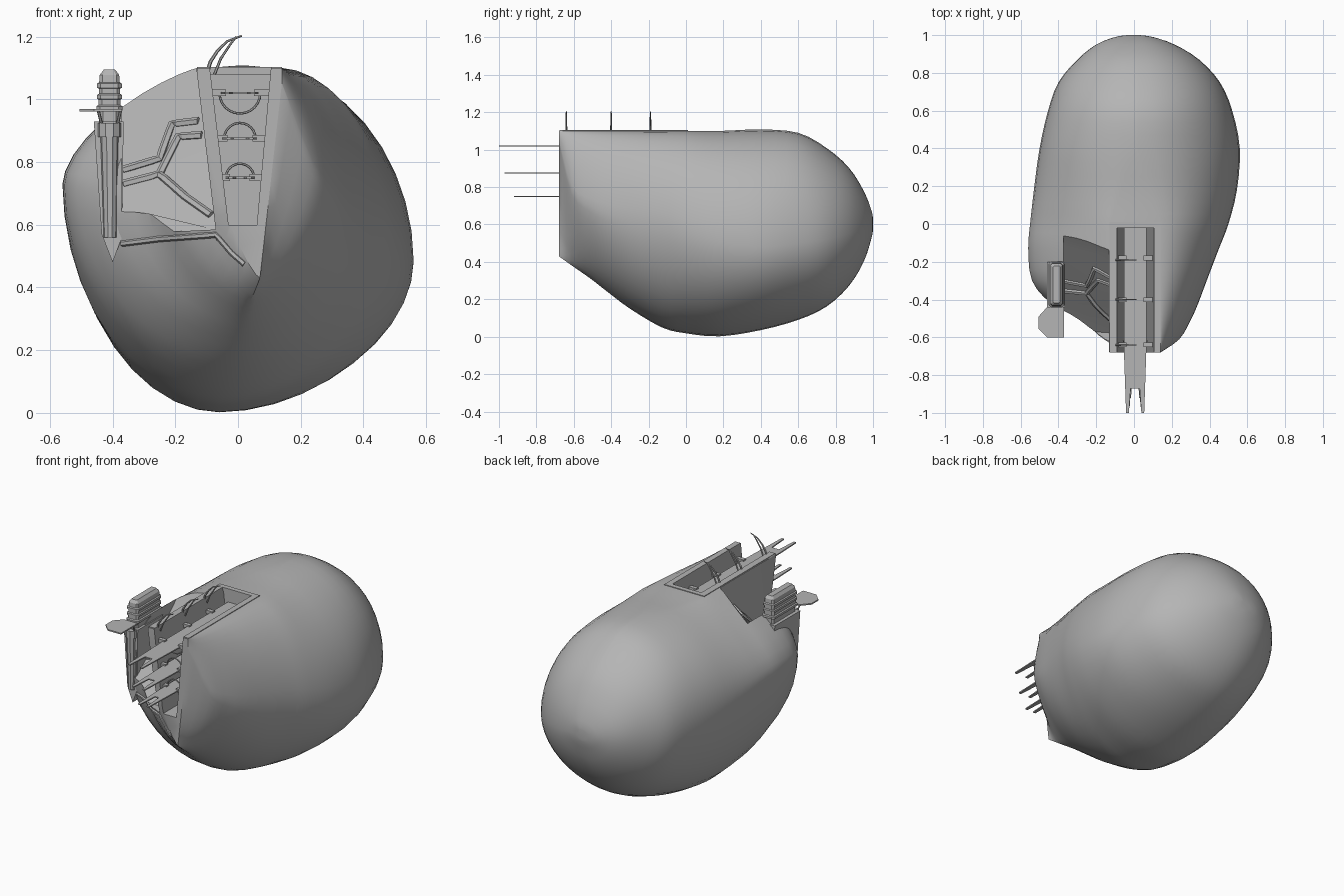
import bpy, bmesh, math
from mathutils import Vector
from mathutils.bvhtree import BVHTree

if "Cube" in bpy.data.objects:
    bpy.data.objects.remove(bpy.data.objects["Cube"])

grey = bpy.data.materials.new("stone_grey")
grey.diffuse_color = (0.46, 0.46, 0.46, 1)
grey.use_nodes = True
grey.node_tree.nodes["Principled BSDF"].inputs["Base Color"].default_value = grey.diffuse_color


def make(name, bm, smooth=False):
    bmesh.ops.recalc_face_normals(bm, faces=bm.faces)
    me = bpy.data.meshes.new(name)
    bm.to_mesh(me)
    bm.free()
    ob = bpy.data.objects.new(name, me)
    bpy.context.collection.objects.link(ob)
    me.materials.append(grey)
    if smooth:
        smooth_object(ob)
    return ob


def select(ob):
    bpy.ops.object.select_all(action='DESELECT')
    ob.select_set(True)
    bpy.context.view_layer.objects.active = ob


def smooth_object(ob):
    select(ob)
    bpy.ops.object.shade_smooth_by_angle(angle=math.radians(35))


def loft(name, rings, smooth=False):
    bm = bmesh.new()
    vs = [[bm.verts.new(p) for p in r] for r in rings]
    n = len(rings[0])
    for a, b in zip(vs, vs[1:]):
        for i in range(n):
            j = (i + 1) % n
            bm.faces.new((a[i], a[j], b[j], b[i]))
    bm.faces.new(vs[0])
    bm.faces.new(list(reversed(vs[-1])))
    return make(name, bm, smooth)


def prism_y(name, pts, y0, y1):
    return loft(name, [[(x, y, z) for x, z in pts] for y in (y0, y1)])


def plate(name, pts, z, t):
    return loft(name, [[(x, y, h) for x, y in pts] for h in (z - t / 2, z + t / 2)])


def box(name, x0, x1, y0, y1, z0, z1):
    return plate(name, [(x0, y0), (x1, y0), (x1, y1), (x0, y1)], (z0 + z1) / 2, z1 - z0)


def tube(name, pts, r0, r1=None, sides=6):
    r1 = r0 if r1 is None else r1
    pts = [Vector(p) for p in pts]
    rings = []
    for i, p in enumerate(pts):
        d = (pts[min(i + 1, len(pts) - 1)] - pts[max(i - 1, 0)]).normalized()
        u = d.cross(Vector((0, 1, 0.01))).normalized()
        v = d.cross(u)
        r = r0 + (r1 - r0) * i / (len(pts) - 1)
        rings.append([p + r * (u * math.cos(a) + v * math.sin(a))
                      for a in (math.tau * k / sides for k in range(sides))])
    return loft(name, rings)


def cut(target, cutter):
    cutter.hide_render = True
    mod = target.modifiers.new("cut", 'BOOLEAN')
    mod.operation, mod.solver, mod.object = 'DIFFERENCE', 'EXACT', cutter
    select(target)
    bpy.ops.object.modifier_apply(modifier="cut")
    bpy.data.objects.remove(cutter)


# Rock hull sections: y, left x/z, right x/z, top z, bottom x/z
ROWS = [
    (-0.68, -0.13, 1.05, 0.14, 1.05, 1.10, 0.07, 0.43),
    (-0.61, -0.21, 0.76, 0.24, 0.78, 1.10, 0.05, 0.38),
    (-0.51, -0.29, 0.68, 0.30, 0.70, 1.10, 0.02, 0.31),
    (-0.42, -0.44, 0.70, 0.34, 0.66, 1.10, 0.00, 0.24),
    (-0.30, -0.54, 0.72, 0.385, 0.63, 1.10, -0.03, 0.15),
    (-0.13, -0.56, 0.73, 0.45, 0.60, 1.10, -0.05, 0.05),
    (0.00, -0.55, 0.72, 0.50, 0.56, 1.10, -0.06, 0.018),
    (0.18, -0.53, 0.68, 0.545, 0.51, 1.10, -0.06, 0.002),
    (0.40, -0.50, 0.64, 0.56, 0.48, 1.108, -0.05, 0.035),
    (0.60, -0.455, 0.62, 0.52, 0.50, 1.09, -0.03, 0.09),
    (0.75, -0.40, 0.60, 0.455, 0.52, 1.01, 0.00, 0.16),
    (0.87, -0.30, 0.60, 0.345, 0.55, 0.905, 0.00, 0.27),
    (0.95, -0.20, 0.60, 0.215, 0.57, 0.78, 0.00, 0.40),
    (0.99, -0.10, 0.60, 0.10, 0.59, 0.68, 0.00, 0.52),
    (1.00, -0.03, 0.60, 0.03, 0.60, 0.63, 0.00, 0.57),
]


def spline(a, b, c, d, t):
    return 0.5 * (2 * b + (c - a) * t + (2 * a - 5 * b + 4 * c - d) * t * t
                  + (3 * b - a - 3 * c + d) * t ** 3)


def section(row):
    y, xl, zl, xr, zr, zt, xb, zb = row
    k = min(max(y / 0.4, 0), 1)
    tl, tr = -0.13 + 0.14 * k, 0.14 - 0.12 * k
    f = min(max((y + 0.68) / 0.4, 0), 1) ** 0.6
    up_l, up_r = (1.2 + 0.8 * k, 1.7 + 0.3 * k), (1.3 + 0.5 * f + 0.2 * k,) * 2
    low_l, low_r = (1.35 + 0.6 * f,) * 2, (1.0 + 0.9 * f,) * 2
    ring = []

    def quarter(cx, cz, ex, ez, e, swap, skip_end):
        n = 10
        for i in range(n if skip_end else n + 1):
            a = math.pi / 2 * i / n
            c, s = max(math.cos(a), 0), max(math.sin(a), 0)
            if swap:
                c, s = s, c
            ring.append((cx + (ex - cx) * c ** (2 / e[0]), y, cz + (ez - cz) * s ** (2 / e[1])))
    quarter(tr, zr, xr, zt, up_r, False, False)
    quarter(tl, zl, xl, zt, up_l, True, True)
    quarter(xb, zl, xl, zb, low_l, False, True)
    quarter(xb, zr, xr, zb, low_r, True, True)
    return ring


rings = []
for i in range(len(ROWS) - 1):
    q = [ROWS[min(max(j, 0), len(ROWS) - 1)] for j in range(i - 1, i + 3)]
    for s in range(3):
        rings.append(section([spline(*v, s / 3) for v in zip(*q)]))
rings.append(section(ROWS[-1]))
hull = loft("rock_hull", rings)

# Sloped hollow between tower and dock, rising towards the dock
tower_side = [(-1.0, 0.57), (-0.56, 0.57), (-0.42, 0.67), (-0.30, 0.775), (-0.12, 0.92), (0.03, 1.06)]
dock_side = [(-1.0, 0.585), (-0.58, 0.585), (-0.43, 0.76), (-0.29, 0.93), (-0.17, 1.06), (-0.12, 1.12)]
cut(hull, loft("hollow_cutter", [
    [(-0.372, y, z) for y, z in tower_side + [(0.03, 1.3), (-1.0, 1.3)]],
    [(-0.133 + (1.1 - z) * 0.12, y, z) for y, z in dock_side + [(-0.12, 1.3), (-1.0, 1.3)]]]))
bm = bmesh.new()
bm.from_mesh(hull.data)
tree = BVHTree.FromBMesh(bm)
bm.free()

# Dock slot cut through the bow
cut(hull, prism_y("slot_cutter", [(-0.09, 1.3), (0.105, 1.3), (0.105, 1.1), (0.06, 0.6),
                                  (-0.03, 0.6), (-0.09, 1.1)], -0.9, -0.015))
smooth_object(hull)

# Rim around the slot opening
box("slot_rim_left", -0.13, -0.09, -0.675, 0.01, 1.08, 1.104)
box("slot_rim_right", 0.105, 0.14, -0.675, 0.01, 1.08, 1.104)
box("slot_rim_back", -0.09, 0.105, -0.02, 0.01, 1.08, 1.104)

# Forked docking piers with half-round braces and wall clamps
for n, (z, tip, w, arc) in enumerate([(1.02, -1.0, 0.06, -0.065), (0.875, -0.97, 0.055, 0.05),
                                      (0.75, -0.92, 0.046, 0.045)]):
    c, e = 0.006, w * 0.8
    fork = tip + 0.13
    plate(f"pier_{n}", [(c - w, -0.02), (c - w, -0.65), (c - e, tip), (c - e + 0.015, tip),
                        (c - e + 0.024, fork), (c + e - 0.024, fork), (c + e - 0.015, tip),
                        (c + e, tip), (c + w, -0.65), (c + w, -0.02)], z, 0.007)
    tube(f"pier_brace_{n}", [(c + abs(arc) * math.cos(a), -0.62, z + arc * math.sin(a))
                             for a in (math.pi * k / 12 for k in range(13))], 0.004)
    wall = 0.035 + (z - 0.6) * 0.11
    for k, y in enumerate((-0.64, -0.4, -0.18)):
        for s, side in ((-1, "left"), (1, "right")):
            a, b = sorted((c + s * (w - 0.015), c + s * (wall + 0.025)))
            box(f"pier_clamp_{side}_{n}_{k}", a, b, y - 0.012, y + 0.012, z - 0.01, z + 0.012)

# Curved crane arms over the slot
for k, y in enumerate((-0.64, -0.4, -0.19)):
    tube(f"crane_arm_{k}", [(-0.10, y, 1.08), (-0.088, y, 1.12), (-0.065, y, 1.155),
                            (-0.035, y, 1.185), (0.012, y, 1.203)], 0.007, 0.003)
    tube(f"crane_stay_{k}", [(-0.075, y, 1.08), (-0.055, y, 1.13), (-0.025, y, 1.175),
                             (-0.005, y, 1.2)], 0.005, 0.003)


# Raised ribs following the hull between tower and dock
def rib(name, path, r=0.014):
    pts = []
    for (x0, z0), (x1, z1) in zip(path, path[1:]):
        for k in range(6):
            x, z = x0 + (x1 - x0) * k / 5, z0 + (z1 - z0) * k / 5
            hit = tree.ray_cast(Vector((x, -3, z)), Vector((0, 1, 0)))[0]
            if hit and (not pts or (hit - pts[-1]).length > 1e-4):
                pts.append(hit)
    tube(name, pts, r)


rib("rib_lower", [(-0.37, 0.54), (-0.25, 0.555), (-0.07, 0.568), (-0.02, 0.51), (0.02, 0.475)], 0.010)
rib("rib_middle", [(-0.365, 0.73), (-0.25, 0.76), (-0.17, 0.69), (-0.085, 0.63)])
rib("rib_upper", [(-0.365, 0.775), (-0.25, 0.81), (-0.21, 0.92), (-0.125, 0.93)])
rib("rib_fork", [(-0.25, 0.76), (-0.19, 0.88), (-0.115, 0.885)])

# Tower: backing fin, column, ribbed head and landing pad
fin = [(-0.46, 0.93), (-0.365, 0.93), (-0.37, 0.56), (-0.40, 0.48), (-0.435, 0.57)]
prism_y("tower_fin", fin, -0.445, -0.20)
tube("tower_column", [(-0.408, -0.44, 0.56), (-0.41, -0.44, 0.88)], 0.022, 0.03, 10)
tube("tower_collar", [(-0.41, -0.435, 0.88), (-0.41, -0.435, 0.925)], 0.04, 0.04, 10)


def slab(w, y0, y1, z):
    c, h = 0.3 * w, w
    return [(-0.41 + dx, y, z) for dx, y in (
        (-h + c, y0), (h - c, y0), (h, y0 + c), (h, y1 - c),
        (h - c, y1), (-h + c, y1), (-h, y1 - c), (-h, y0 + c))]


profile = [(0.90, 0.030), (0.965, 0.030), (0.965, 0.042), (0.978, 0.042), (0.982, 0.035),
           (1.000, 0.035), (1.002, 0.040), (1.014, 0.040), (1.018, 0.034), (1.034, 0.034),
           (1.037, 0.040), (1.050, 0.040), (1.054, 0.033), (1.078, 0.031), (1.095, 0.018)]
loft("tower_head", [slab(w, -0.40 - w, -0.24 + w, z) for z, w in profile])
plate("landing_pad", [(-0.37, -0.44), (-0.37, -0.60), (-0.46, -0.60), (-0.505, -0.555),
                      (-0.505, -0.49), (-0.46, -0.44)], 0.965, 0.008)
for s in (-1, 1):
    tube("pad_strut_" + ("left" if s < 0 else "right"),
         [(-0.41 + s * 0.025, -0.45, 0.92), (-0.41 + s * 0.035, -0.47, 0.962)], 0.005)
